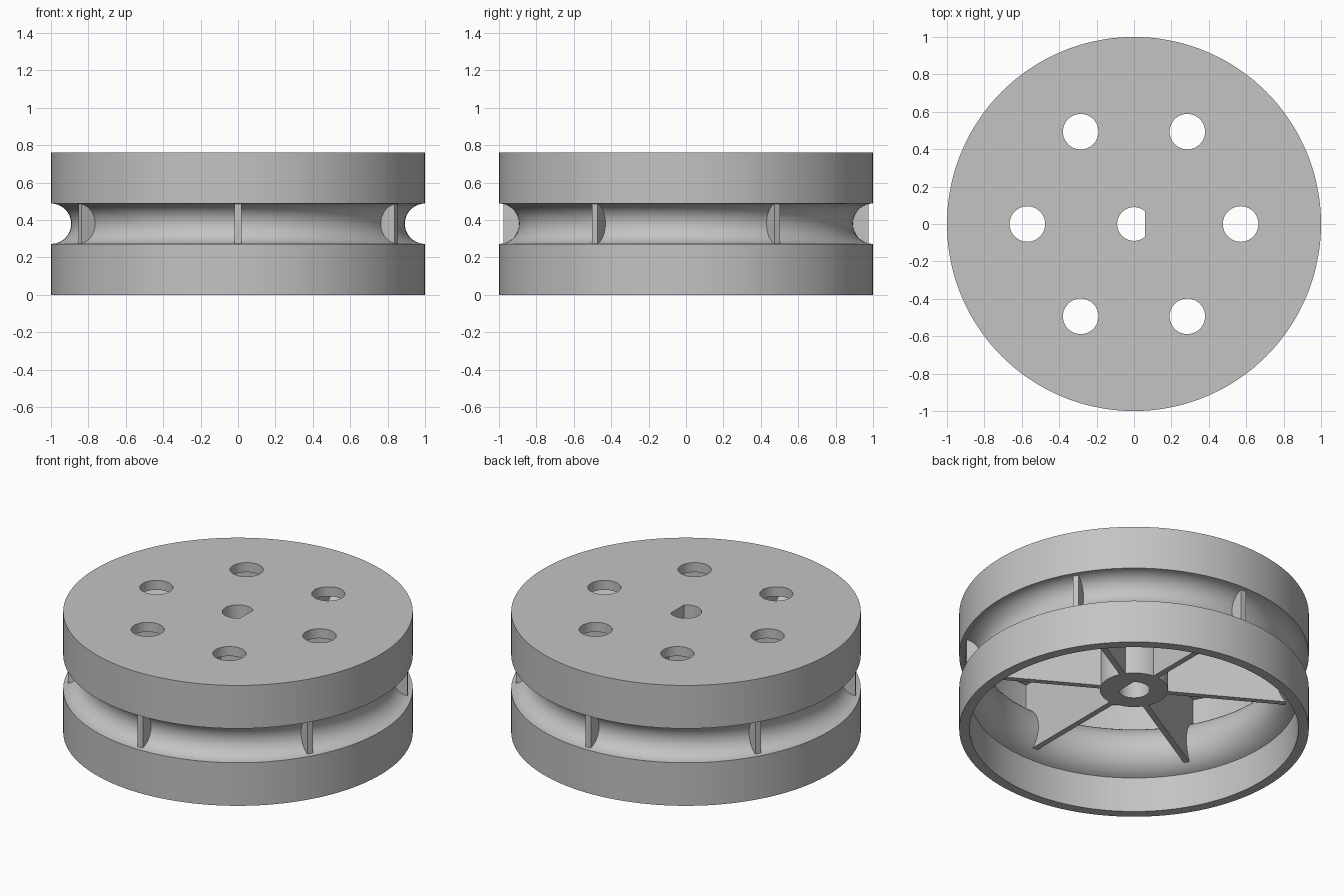
import bpy, bmesh, math
from mathutils import Matrix

default = bpy.data.objects.get("Cube")
if default:
    bpy.data.objects.remove(default, do_unlink=True)

HEIGHT, MID = 0.76, 0.38
OUTER, INNER = 1.0, 0.94
PLATE_Z, HUB_Z = 0.70, 0.26
HUB_R = 0.195
GROOVE_R, BULGE_R = 0.108, 0.17

grey = bpy.data.materials.new("plain grey")
grey.use_nodes = True
grey.diffuse_color = (0.55, 0.55, 0.55, 1)
grey.node_tree.nodes["Principled BSDF"].inputs["Base Color"].default_value = grey.diffuse_color


def finish(bm, name):
    bmesh.ops.recalc_face_normals(bm, faces=bm.faces)
    mesh = bpy.data.meshes.new(name)
    bm.to_mesh(mesh)
    bm.free()
    mesh.materials.append(grey)
    obj = bpy.data.objects.new(name, mesh)
    bpy.context.collection.objects.link(obj)
    return obj


def arc(radius, half_angle, steps):
    """Arc around the groove centre, from top to bottom, bulging inward."""
    angles = [half_angle * (1 - 2 * i / steps) for i in range(steps + 1)]
    return [(OUTER - radius * math.cos(a), MID + radius * math.sin(a)) for a in angles]


def prism(bm, points, shift):
    """Closed polygon extruded along a vector."""
    face = bm.faces.new([bm.verts.new(p) for p in points])
    side = bmesh.ops.extrude_face_region(bm, geom=[face])["geom"]
    bmesh.ops.translate(bm, vec=shift, verts=[v for v in side if isinstance(v, bmesh.types.BMVert)])


def smooth(obj):
    bpy.ops.object.select_all(action="DESELECT")
    obj.select_set(True)
    bpy.context.view_layer.objects.active = obj
    bpy.ops.object.shade_smooth_by_angle(angle=math.radians(30))


# Wheel body: rim, grooved wall, top plate and hub as one turned profile
bulge_half = math.acos((OUTER - INNER) / BULGE_R)
profile = [(0, HEIGHT), (OUTER, HEIGHT)]
profile += arc(GROOVE_R, math.pi / 2, 20)
profile += [(OUTER, 0), (INNER, 0)]
profile += arc(BULGE_R, bulge_half, 20)[::-1]
profile += [(INNER, PLATE_Z), (HUB_R, PLATE_Z), (HUB_R, HUB_Z), (0, HUB_Z)]

bm = bmesh.new()
verts = [bm.verts.new((r, 0, z)) for r, z in profile]
edges = [bm.edges.new(pair) for pair in zip(verts, verts[1:])]
bmesh.ops.spin(bm, geom=verts + edges, cent=(0, 0, 0), axis=(0, 0, 1),
               angle=math.tau, steps=144, use_duplicate=False)
bmesh.ops.remove_doubles(bm, verts=bm.verts, dist=0.0001)
body = finish(bm, "wheel_body")

# Cutter: six round holes and a D-shaped shaft hole
bm = bmesh.new()
for i in range(6):
    a = i * math.pi / 3
    bmesh.ops.create_cone(bm, cap_ends=True, segments=48, radius1=0.095, radius2=0.095, depth=0.4,
                          matrix=Matrix.Translation((0.57 * math.cos(a), 0.57 * math.sin(a), HEIGHT)))
shaft_r, flat_x = 0.09, 0.06
start = math.acos(flat_x / shaft_r)
sweep = [start + (math.tau - 2 * start) * i / 40 for i in range(41)]
prism(bm, [(shaft_r * math.cos(a), shaft_r * math.sin(a), 0.1) for a in sweep], (0, 0, 1))
cutter = finish(bm, "hole_cutter")
cutter.hide_render = True

cut = body.modifiers.new("holes", "BOOLEAN")
cut.operation, cut.solver, cut.object = "DIFFERENCE", "EXACT", cutter
bpy.context.view_layer.objects.active = body
bpy.ops.object.modifier_apply(modifier=cut.name)
bpy.data.objects.remove(cutter, do_unlink=True)
smooth(body)

# Radial ribs: join the hub to the wall and show as fins in the groove
THICK, FIN_R = 0.035, 0.975
rib_outline = [(0.15, HUB_Z), (0.9, HUB_Z), (FIN_R, 0.273), (FIN_R, 0.487),
               (0.96, 0.5), (0.96, 0.72), (0.15, 0.72)]
for i in range(6):
    bm = bmesh.new()
    prism(bm, [(r, -THICK / 2, z) for r, z in rib_outline], (0, THICK, 0))
    turn = Matrix.Rotation(math.radians(30 + 60 * i), 4, "Z")
    bmesh.ops.transform(bm, matrix=turn, verts=bm.verts)
    finish(bm, f"rib_{i + 1}")
